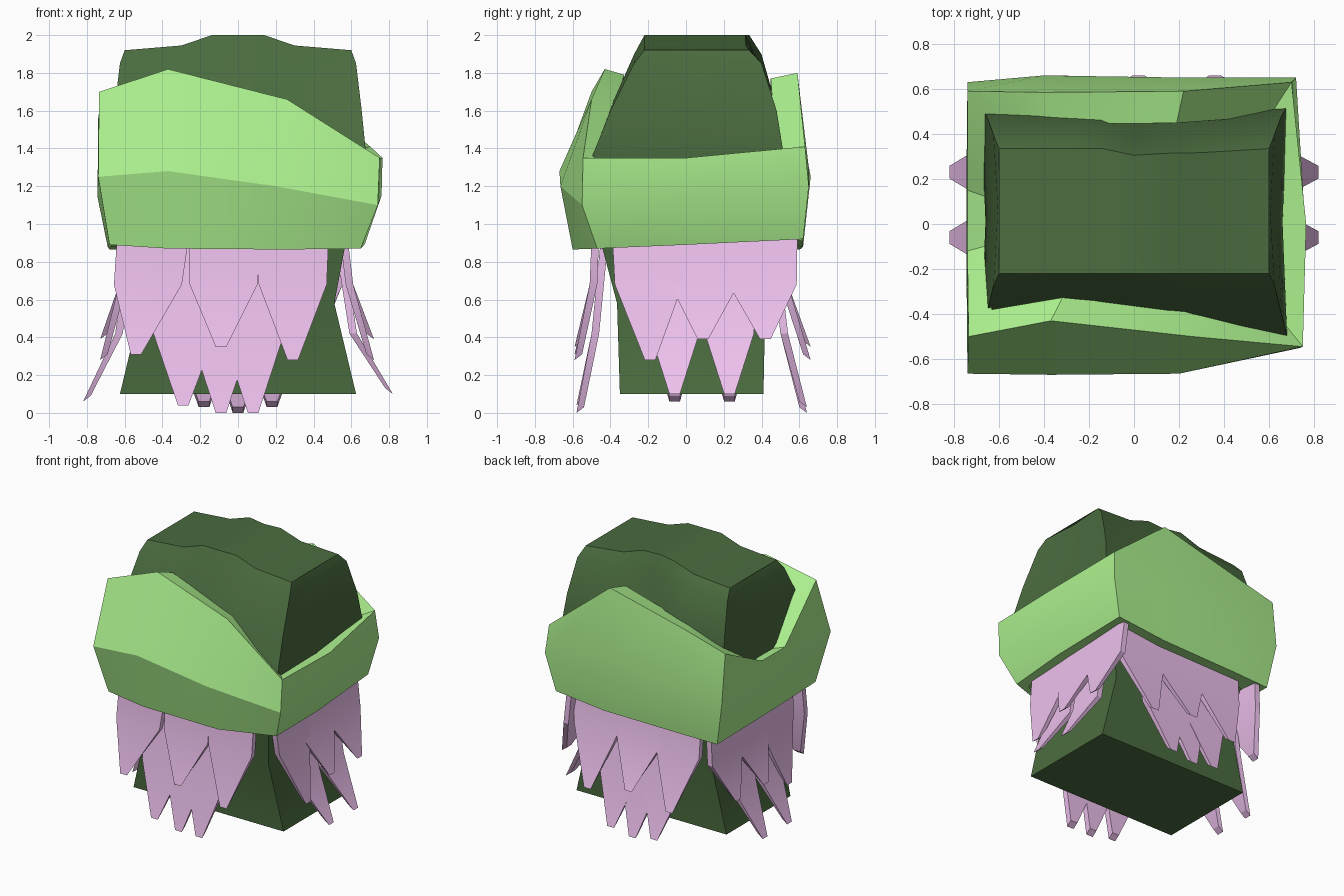
import bpy, bmesh, math

if "Cube" in bpy.data.objects:
    bpy.data.objects.remove(bpy.data.objects["Cube"])


def material(name, rgb):
    m = bpy.data.materials.new(name)
    m.diffuse_color = (*rgb, 1)
    m.use_nodes = True
    m.node_tree.nodes["Principled BSDF"].inputs["Base Color"].default_value = m.diffuse_color
    return m


DARK = material("dark_green", (0.07, 0.15, 0.05))
LIGHT = material("light_green", (0.41, 0.87, 0.27))
PINK = material("pink", (0.85, 0.53, 0.85))


def finish(bm, name, mat):
    bmesh.ops.recalc_face_normals(bm, faces=bm.faces)
    me = bpy.data.meshes.new(name)
    bm.to_mesh(me)
    bm.free()
    ob = bpy.data.objects.new(name, me)
    ob.data.materials.append(mat)
    bpy.context.collection.objects.link(ob)
    bpy.ops.object.select_all(action='DESELECT')
    ob.select_set(True)
    bpy.context.view_layer.objects.active = ob
    bpy.ops.object.shade_smooth_by_angle(angle=math.radians(25))
    return ob


def bridge(bm, a, b):
    for i in range(len(a)):
        j = (i + 1) % len(a)
        bm.faces.new((a[i], a[j], b[j], b[i]))


# body: stacked rings of a rounded block, arched along the top
COLS = [-1, -.5, -.23, 0, .23, .5, 1]
ARCH = [0, .025, .08, .08, .08, .025, 0]
NOTCH = [0, 0, 0, .05, .035, .03, 0]
# (z, half width, front y, back y, arch amount, back notch amount)
RINGS = [(.10, .625, -.35, .41, 0, 0), (.58, .51, -.365, .42, 0, 0),
         (.90, .57, -.45, .46, 0, 0), (1.35, .68, -.50, .52, 0, 0),
         (1.60, .655, -.40, .48, .2, 1), (1.85, .625, -.275, .40, .6, 1),
         (1.92, .60, -.22, .335, 1, .6)]
bm = bmesh.new()
prev = None
for z, hx, y0, y1, arch, notch in RINGS:
    front = [bm.verts.new((u * hx, y0, z + arch * a)) for u, a in zip(COLS, ARCH)]
    back = [bm.verts.new((u * hx, y1 - notch * n, z + arch * a))
            for u, a, n in zip(COLS, ARCH, NOTCH)]
    inset = .02 if z > 1.3 else 0
    ym = (y0 + y1) / 2
    right = bm.verts.new((hx - inset, ym, z))
    left = bm.verts.new((-hx + inset, ym, z))
    ring = front + [right] + back[::-1] + [left]
    if prev:
        bridge(bm, prev, ring)
    else:
        bm.faces.new(ring[::-1])
    prev = ring
# cap strips across the top
for i in range(len(COLS) - 1):
    bm.faces.new((front[i], front[i + 1], back[i + 1], back[i]))
bm.faces.new((front[-1], right, back[-1]))
bm.faces.new((back[0], left, front[0]))
finish(bm, "body", DARK)

# wrap: thick band with rising front and back; bottom, bulge and rim per column
WRAP = [((-.68, -.57, .89), (-.74, -.665, 1.25), (-.735, -.50, 1.70)),
        ((-.37, -.60, .87), (-.37, -.67, 1.28), (-.37, -.43, 1.82)),
        ((.25, -.60, .865), (.20, -.665, 1.2), (.26, -.50, 1.66)),
        ((.65, -.47, .87), (.74, -.55, 1.1), (.75, -.545, 1.35)),
        ((.67, 0, .89), (.76, 0, 1.15), (.765, 0, 1.35)),
        ((.65, .62, .92), (.72, .65, 1.2), (.70, .63, 1.41)),
        ((.25, .62, .88), (.25, .65, 1.3), (.22, .59, 1.80)),
        ((-.40, .61, .87), (-.40, .66, 1.25), (-.40, .585, 1.65)),
        ((-.68, .60, .865), (-.74, .63, 1.2), (-.74, .59, 1.56)),
        ((-.69, .15, .88), (-.745, .15, 1.15), (-.74, .15, 1.34)),
        ((-.69, -.12, .885), (-.745, -.12, 1.15), (-.74, -.12, 1.34))]
bm = bmesh.new()
loops = [[bm.verts.new(c[k]) for c in WRAP] for k in range(3)]
loops.append([bm.verts.new((c[2][0] * .86, c[2][1] * .76, c[2][2] - .03)) for c in WRAP])
loops.append([bm.verts.new((c[0][0] * .80, c[0][1] * .72, c[0][2] + .02)) for c in WRAP])
for k in range(5):
    bridge(bm, loops[k], loops[(k + 1) % 5])
finish(bm, "wrap", LIGHT)


# leaves: six-sided pointed plates hanging off each side
def leaf(bm, angle, s0, s1, ztip, depth, shape):
    top_w, wide_z, wide_w = shape
    sm = s0 + (s1 - s0) * .3
    prof = [(s0 - top_w, .93, depth[0]), (s0 + top_w, .93, depth[0]),
            (sm + wide_w, wide_z, depth[1]), (s1 + .028, ztip, depth[2]),
            (s1 - .028, ztip, depth[2]), (sm - wide_w, wide_z, depth[1])]
    c, s = math.cos(angle), math.sin(angle)
    sides = []
    for t in (0, .04):
        lift = .03 if t else 0
        sides.append([bm.verts.new((c * a + s * (d - t), s * a - c * (d - t),
                                    z + (lift if i in (3, 4) else 0)))
                      for i, (a, z, d) in enumerate(prof)])
    for f in sides:
        bm.faces.new((f[0], f[1], f[2], f[5]))
        bm.faces.new((f[5], f[2], f[3], f[4]))
    bridge(bm, *sides)


UPPER, LOWER, SLIM = (.19, .68, .18), (.14, .42, .165), (.12, .42, .13)
SIDE_U = [(-.20, -.19, .28), (.10, .09, .39), (.40, .42, .39)]
SIDE_L = [(-.06, -.06, .10), (.23, .23, .10)]


def flip(rows):
    return [(-a, -b, z) for a, b, z in rows]


# (name, angle, upper leaves, lower leaves, upper depths, lower depths, lower shape)
GROUPS = [
    ("front_leaves", 0, [(-.45, -.54, .31), (-.07, -.09, .35), (.29, .29, .28)],
     [(-.28, -.29, .04), (-.09, -.09, 0), (.08, .08, 0)],
     (.50, .51, .59), (.45, .50, .58), LOWER),
    ("right_leaves", math.pi / 2, SIDE_U, SIDE_L,
     (.58, .61, .72), (.55, .63, .82), SLIM),
    ("back_leaves", math.pi, flip([(-.30, -.32, .28), (.02, .02, .35), (.38, .36, .28)]),
     flip([(-.18, -.18, .03), (0, 0, 0), (.18, .18, .03)]),
     (.52, .54, .66), (.48, .54, .64), LOWER),
    ("left_leaves", -math.pi / 2, flip(SIDE_U), flip([(a, b, .06) for a, b, z in SIDE_L]),
     (.62, .63, .73), (.58, .65, .82), SLIM)]
for name, angle, ups, lows, du, dl, shape in GROUPS:
    bm = bmesh.new()
    for row in ups:
        leaf(bm, angle, *row, du, UPPER)
    for row in lows:
        leaf(bm, angle, *row, dl, shape)
    finish(bm, name, PINK)
